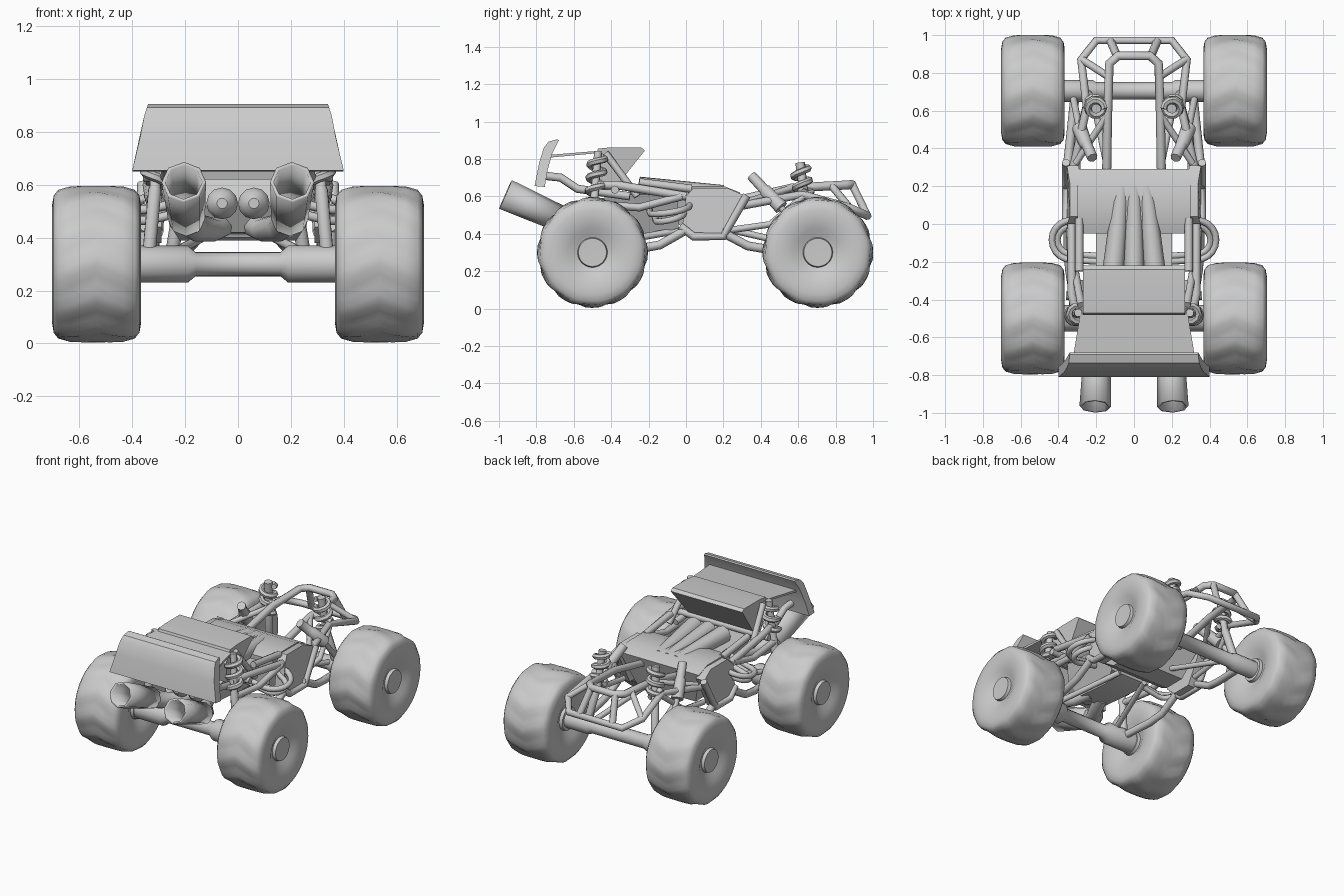
import bpy, bmesh, math
from mathutils import Vector


def finish(ob, angle=35):
    bpy.ops.object.select_all(action='DESELECT')
    ob.select_set(True)
    bpy.context.view_layer.objects.active = ob
    if ob.type == 'CURVE':
        bpy.ops.object.convert(target='MESH')
        ob = bpy.context.view_layer.objects.active
    bpy.ops.object.shade_smooth_by_angle(angle=math.radians(angle))
    return ob


def from_bmesh(name, bm, angle=35):
    bmesh.ops.recalc_face_normals(bm, faces=bm.faces)
    me = bpy.data.meshes.new(name)
    bm.to_mesh(me)
    bm.free()
    ob = bpy.data.objects.new(name, me)
    bpy.context.collection.objects.link(ob)
    return finish(ob, angle)


def tube(name, pts, r, both=True, hollow=0, res=2):
    """Round bar along points; r is one radius or one per point; mirrored when both."""
    rs = r if isinstance(r, (list, tuple)) else [r] * len(pts)
    for side in ((1, -1) if both else (1,)):
        cu = bpy.data.curves.new(name, 'CURVE')
        cu.dimensions = '3D'
        cu.bevel_depth = 1.0
        cu.bevel_resolution = res
        cu.use_fill_caps = not hollow
        sp = cu.splines.new('POLY')
        sp.points.add(len(pts) - 1)
        for p, co, rad in zip(sp.points, pts, rs):
            p.co = (co[0] * side, co[1], co[2], 1)
            p.radius = rad
        ob = bpy.data.objects.new(name + ('' if not both else '_right' if side > 0 else '_left'), cu)
        bpy.context.collection.objects.link(ob)
        ob = finish(ob, 50)
        if hollow:
            m = ob.modifiers.new('wall', 'SOLIDIFY')
            m.thickness = hollow
            m.offset = -1


def prism(name, prof, x0=None):
    """Side profile of (y, z, half width); x0 makes two mirrored plates from x0 outwards."""
    for s in ((1, -1) if x0 is not None else (1,)):
        bm = bmesh.new()
        a = [bm.verts.new((s * w, y, z)) for y, z, w in prof]
        b = [bm.verts.new((s * x0 if x0 is not None else -w, y, z)) for y, z, w in prof]
        bm.faces.new(a)
        bm.faces.new(b[::-1])
        n = len(prof)
        for i in range(n):
            bm.faces.new((a[i], b[i], b[(i + 1) % n], a[(i + 1) % n]))
        from_bmesh(name, bm, 25)


def coil(name, a, b, rad, turns, wire):
    a, b = Vector(a), Vector(b)
    ax = (b - a).normalized()
    u = ax.cross(Vector((0, 1, 0))).normalized()
    v = ax.cross(u)
    n = turns * 10
    pts = [a.lerp(b, i / n) + rad * (u * math.cos(i * math.pi / 5) + v * math.sin(i * math.pi / 5))
           for i in range(n + 1)]
    tube(name, pts, wire, res=1)


# wheels: revolved tyre with soft chevron tread and recessed hub
def wheel(name, cx, cy):
    prof = [(0.148, 0.0), (0.15, 0.075), (0.13, 0.08), (0.135, 0.095), (0.153, 0.13), (0.166, 0.18),
            (0.168, 0.225), (0.162, 0.26), (0.145, 0.281), (0.10, 0.290), (0.05, 0.292)]
    prof = prof + [(0, 0.292)] + [(-x, r) for x, r in reversed(prof)]
    lugs, steps = 12, ((0.0, 0.004), (0.25, 0.004), (0.5, -0.004), (0.75, -0.004))
    bm = bmesh.new()
    rings = []
    for x, r in prof:
        if r == 0:
            rings.append([bm.verts.new((cx + x, cy, 0.3))])
            continue
        ring = []
        for k in range(lugs):
            for f, d in steps:
                t = (k + f) / lugs * 2 * math.pi - 0.25 * min(abs(x), 0.15) / 0.15
                rr = r + (d if r > 0.285 else d * 0.5 if r > 0.27 else 0)
                ring.append(bm.verts.new((cx + x, cy - rr * math.cos(t), 0.3 + rr * math.sin(t))))
        rings.append(ring)
    n = lugs * len(steps)
    for a, b in zip(rings, rings[1:]):
        for i in range(n):
            j = (i + 1) % n
            if len(a) == 1:
                bm.faces.new((a[0], b[i], b[j]))
            elif len(b) == 1:
                bm.faces.new((a[i], a[j], b[0]))
            else:
                bm.faces.new((a[i], a[j], b[j], b[i]))
    from_bmesh(name, bm, 50)


for label, y in (('front', 0.705), ('rear', -0.5)):
    for side, x in (('left', -0.535), ('right', 0.535)):
        wheel(f'{label}_{side}_wheel', x, y)

# axles
tube('rear_axle', [(-0.42, -0.5, 0.3), (-0.19, -0.5, 0.3), (-0.16, -0.5, 0.3), (0.16, -0.5, 0.3),
                   (0.19, -0.5, 0.3), (0.42, -0.5, 0.3)], [0.07, 0.07, 0.045, 0.045, 0.07, 0.07], False, res=4)
tube('front_axle', [(-0.42, 0.705, 0.3), (-0.22, 0.705, 0.3), (-0.2, 0.705, 0.3), (0.2, 0.705, 0.3),
                    (0.22, 0.705, 0.3), (0.42, 0.705, 0.3)], [0.058, 0.058, 0.046, 0.046, 0.058, 0.058], False, res=4)

# central body tub and side panels
prism('body_tub', [(-0.05, 0.63, .3), (0.03, 0.655, .3), (0.2, 0.655, .3), (0.29, 0.62, .3),
                   (0.21, 0.39, .22), (0.06, 0.39, .22), (-0.04, 0.45, .26)])
prism('side_panel', [(0.0, 0.6, .355), (0.04, 0.645, .34), (0.22, 0.645, .34), (0.31, 0.605, .355),
                     (0.19, 0.38, .355), (0.05, 0.38, .355), (-0.02, 0.44, .355)], 0.29)
tube('side_panel_bar', [(0.36, 0.325, 0.605), (0.36, 0.2, 0.385), (0.36, 0.04, 0.385), (0.35, -0.03, 0.44)], 0.022)

# engine, intake tubes and scoop
prism('engine_block', [(-0.04, 0.6, .2), (-0.04, 0.43, .15), (-0.15, 0.4, .1), (-0.42, 0.42, .1),
                       (-0.48, 0.52, .14), (-0.42, 0.62, .2)])
tube('engine_end', [(0.06, -0.4, 0.53), (0.06, -0.53, 0.53), (0.06, -0.56, 0.53), (0.06, -0.58, 0.53)],
     [0.06, 0.06, 0.045, 0.02], res=4)
tube('side_intake_tube', [(0.11, -0.25, 0.645), (0.065, 0.2, 0.618)], [0.058, 0.042])
tube('middle_intake_tube', [(0, -0.25, 0.65), (0, 0.2, 0.618)], [0.055, 0.042], False)
prism('intake_scoop', [(-0.47, 0.855, .27), (-0.40, 0.862, .27), (-0.24, 0.862, .27), (-0.22, 0.845, .27),
                       (-0.39, 0.63, .24), (-0.46, 0.62, .24), (-0.5, 0.77, .26)])

# rear wing with its mounting plate and struts
prism('rear_wing', [(-0.81, 0.655, .4), (-0.785, 0.78, .37), (-0.76, 0.86, .355), (-0.735, 0.892, .345),
                    (-0.69, 0.905, .34), (-0.68, 0.9, .34), (-0.715, 0.83, .36), (-0.74, 0.74, .38),
                    (-0.755, 0.65, .4)])
prism('wing_plate', [(-0.75, 0.805, .33), (-0.48, 0.83, .285), (-0.48, 0.842, .285), (-0.75, 0.82, .33)])
tube('wing_strut', [(0.27, -0.76, 0.71), (0.27, -0.67, 0.7), (0.27, -0.58, 0.64), (0.29, -0.3, 0.6)], 0.022)

# exhausts and curved headers
tube('exhaust_pipe', [(0.205, -0.965, 0.61), (0.195, -0.65, 0.47)], [0.084, 0.07], hollow=0.014)
tube('exhaust_link', [(0.195, -0.66, 0.475), (0.16, -0.58, 0.44), (0.09, -0.48, 0.43), (0.05, -0.38, 0.45)],
     [0.066, 0.055, 0.045, 0.045])
for i, (d, z) in enumerate(((0, 0.575), (-0.03, 0.535))):
    # each header sweeps outwards and back in as a half oval
    arc = [(0.33 + (0.105 + d) * math.sin(a), -0.085 + (0.105 + d) * math.cos(a),
            z - 0.07 * math.sin(a / 2 + 0.3)) for a in (k * math.pi / 10 for k in range(11))]
    tube(f'header_pipe_{i + 1}', [(0.3, 0.03 + d, z)] + arc + [(0.18, -0.2 - d, z - 0.03)], 0.018)

# rear frame
tube('rear_upper_rail', [(0.33, 0.0, 0.6), (0.33, -0.37, 0.66), (0.3, -0.5, 0.66)], 0.023)
tube('rear_middle_rail', [(0.34, -0.02, 0.6), (0.33, -0.25, 0.54), (0.32, -0.5, 0.56)], 0.021)
tube('rear_cross_bar', [(-0.36, -0.38, 0.635), (0.36, -0.38, 0.635)], 0.022, False)
tube('scoop_brace', [(0.31, -0.26, 0.6), (0.28, -0.43, 0.83)], 0.02)
tube('roof_brace', [(0.29, -0.25, 0.675), (0.29, 0.03, 0.64)], 0.022)
tube('rear_lower_link', [(0.35, 0.0, 0.42), (0.35, -0.14, 0.34), (0.34, -0.25, 0.32), (0.3, -0.5, 0.3)], 0.024)
tube('rear_inner_link', [(0.1, -0.02, 0.42), (0.25, -0.48, 0.34)], 0.018)

# front links
tube('front_lower_link', [(0.35, 0.19, 0.41), (0.35, 0.33, 0.335), (0.34, 0.42, 0.32), (0.31, 0.7, 0.3)], 0.024)
tube('front_inner_link', [(0.12, 0.2, 0.43), (0.22, 0.68, 0.32)], 0.018)

# coil-over shocks
tube('rear_shock', [(0.335, -0.5, 0.36), (0.315, -0.49, 0.58), (0.314, -0.49, 0.59), (0.295, -0.47, 0.84)],
     [0.026, 0.026, 0.022, 0.022])
coil('rear_spring', (0.315, -0.485, 0.61), (0.297, -0.472, 0.82), 0.042, 3, 0.018)
tube('front_shock', [(0.25, 0.69, 0.34), (0.215, 0.64, 0.55), (0.214, 0.638, 0.56), (0.2, 0.61, 0.78)],
     [0.026, 0.026, 0.022, 0.026])
coil('front_spring', (0.213, 0.635, 0.57), (0.2, 0.61, 0.76), 0.044, 3, 0.018)
tube('front_damper', [(0.22, 0.35, 0.71), (0.25, 0.42, 0.635), (0.255, 0.425, 0.63), (0.29, 0.51, 0.54)],
     [0.028, 0.03, 0.036, 0.04])
tube('damper_lower_rod', [(0.29, 0.51, 0.54), (0.32, 0.66, 0.34)], 0.018)

# front cage: inner hoop, outer hoop, bumper and braces
half = [(0.145, 0.26, 0.575), (0.14, 0.57, 0.645), (0.13, 0.85, 0.66), (0.085, 0.89, 0.663)]
tube('front_inner_hoop', half + [(-x, y, z) for x, y, z in reversed(half)], 0.024, False)
half = [(0.32, 0.3, 0.55), (0.25, 0.62, 0.61), (0.28, 0.87, 0.54), (0.2, 0.972, 0.495)]
tube('front_outer_hoop', half + [(-x, y, z) for x, y, z in reversed(half)], 0.022, False)
tube('bumper_post', [(0.09, 0.89, 0.66), (0.125, 0.97, 0.495)], 0.022)
tube('hoop_brace', [(0.135, 0.78, 0.655), (0.275, 0.87, 0.545)], 0.02)
tube('shock_mount', [(0.14, 0.6, 0.65), (0.26, 0.63, 0.62)], 0.02)
tube('front_diagonal', [(0.145, 0.57, 0.645), (0.31, 0.32, 0.57)], 0.018)
tube('front_upright', [(0.25, 0.64, 0.61), (0.3, 0.45, 0.45), (0.3, 0.24, 0.42)], 0.018)
